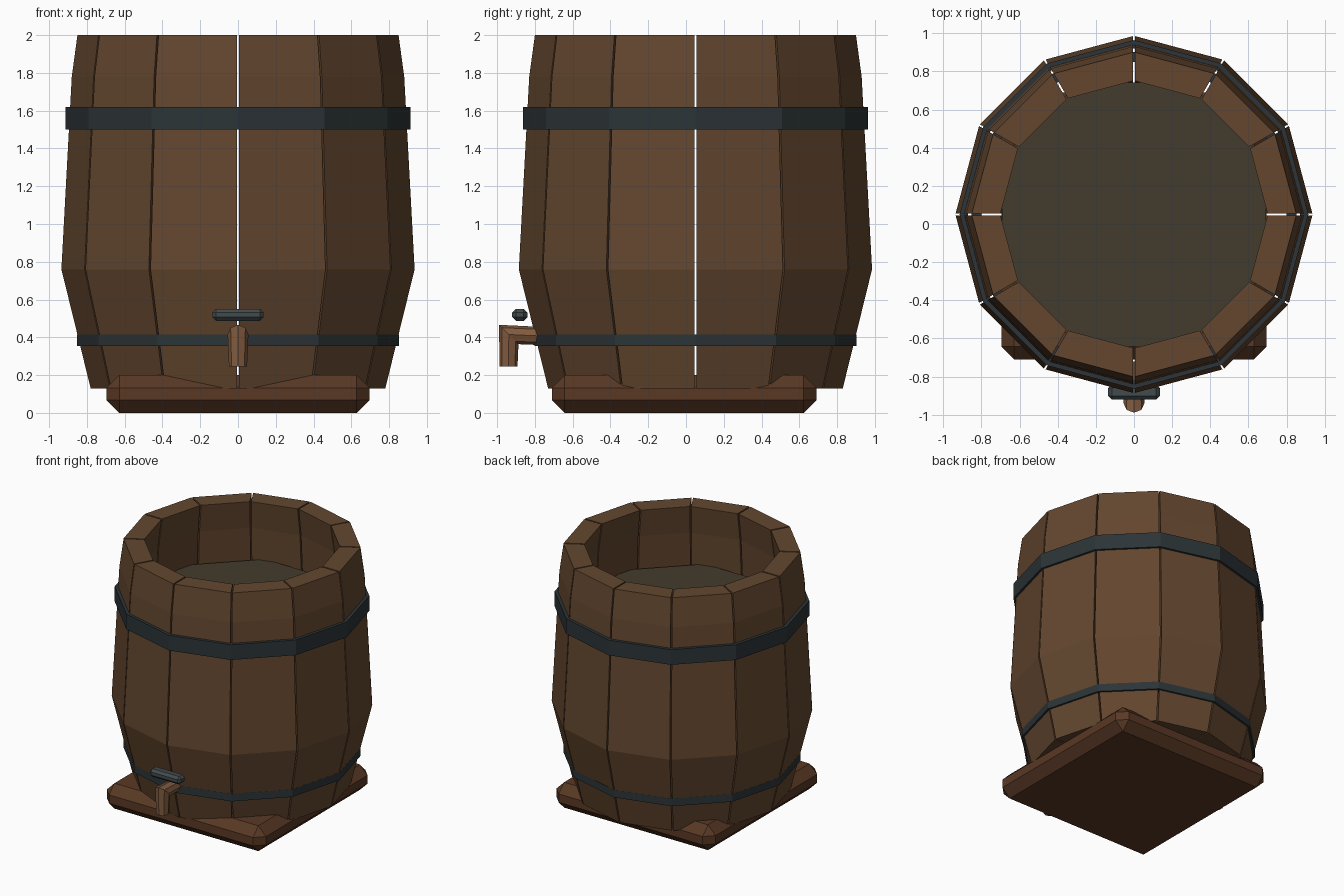
import bpy, bmesh
from math import sin, cos, pi, radians
from mathutils import Vector

if "Cube" in bpy.data.objects:
    bpy.data.objects.remove(bpy.data.objects["Cube"])

CY = 0.05   # barrel axis sits slightly behind the origin


def material(name, rgb):
    m = bpy.data.materials.new(name)
    m.diffuse_color = (*rgb, 1)
    m.use_nodes = True
    m.node_tree.nodes["Principled BSDF"].inputs["Base Color"].default_value = m.diffuse_color
    return m


OAK = material("oak", (0.125, 0.062, 0.028))
DARK = material("dark_wood", (0.10, 0.040, 0.018))
TAPWOOD = material("tap_wood", (0.22, 0.105, 0.05))
IRON = material("iron", (0.025, 0.034, 0.038))
STEEL = material("steel", (0.055, 0.07, 0.075))
LIQUID = material("liquid", (0.055, 0.043, 0.026))


def add(name, bm, mat, loc=(0, 0, 0)):
    bmesh.ops.recalc_face_normals(bm, faces=bm.faces)
    me = bpy.data.meshes.new(name)
    bm.to_mesh(me)
    bm.free()
    me.materials.append(mat)
    ob = bpy.data.objects.new(name, me)
    ob.location = loc
    bpy.context.collection.objects.link(ob)
    return ob


def loft(rings, closed=False):
    """Skin a list of equal-length point rings, capped unless closed."""
    bm = bmesh.new()
    vs = [[bm.verts.new(p) for p in r] for r in rings]
    n, k = len(vs), len(vs[0])
    for i in range(n if closed else n - 1):
        a, b = vs[i], vs[(i + 1) % n]
        for j in range(k):
            bm.faces.new((a[j], a[(j + 1) % k], b[(j + 1) % k], b[j]))
    if not closed:
        bm.faces.new(vs[0])
        bm.faces.new(vs[-1])
    return bm


def bevel_box(name, size, loc, width, mat):
    bm = bmesh.new()
    bmesh.ops.create_cube(bm, size=1)
    bmesh.ops.scale(bm, vec=size, verts=bm.verts)
    bmesh.ops.bevel(bm, geom=bm.edges[:], offset=width, segments=1,
                    affect='EDGES', profile=0.5)
    return add(name, bm, mat, loc)


# Staves: twelve planks with small gaps, bulging below the middle
PROFILE = [(0.78, 0.13), (0.935, 0.76), (0.88, 1.78), (0.85, 2.0)]
THICK, GAP = 0.15, 0.005
for s in range(12):
    a0, a1 = radians(30 * s), radians(30 * s + 30)

    def corner(r, z, a, side):
        return (r * cos(a) - side * GAP * sin(a),
                r * sin(a) + side * GAP * cos(a), z)

    rings = [[corner(r, z, a0, 1), corner(r, z, a1, -1),
              corner(r - THICK, z, a1, -1), corner(r - THICK, z, a0, 1)]
             for r, z in PROFILE]
    add(f"stave_{s + 1}", loft(rings), OAK, (0, CY, 0))

# Iron hoops: flat twelve-sided bands
for name, r_in, r_out, z0, z1 in [("upper_hoop", 0.87, 0.914, 1.50, 1.62),
                                  ("lower_hoop", 0.80, 0.852, 0.355, 0.415)]:
    rings = []
    for s in range(12):
        c, d = cos(s * pi / 6), sin(s * pi / 6)
        rings.append([(r * c, r * d, z) for r, z in
                      ((r_in, z0), (r_out, z0), (r_out, z1), (r_in, z1))])
    add(name, loft(rings, closed=True), IRON, (0, CY, 0))

# Liquid surface: flat octagon inside the barrel
bm = bmesh.new()
bm.faces.new([bm.verts.new((0.75 * cos((i + .5) * pi / 4),
                            0.75 * sin((i + .5) * pi / 4), 0)) for i in range(8)])
add("liquid_surface", bm, LIQUID, (0, CY, 1.53))

# Square base board with chamfered edges
bevel_box("base_board", (1.39, 1.40, 0.20), (0, -0.01, 0.10), 0.067, DARK)

# Tap: eight-sided elbow, mitred at the bend
path = [((0, -0.72, 0.405), (0, 0, 1), 0.048),
        ((0, -0.938, 0.415), (0, -0.93, 0.93), 0.055),
        ((0, -0.94, 0.245), (0, -1, 0), 0.048)]
rings = []
for centre, up, r in path:
    rings.append([Vector(centre) + Vector(up) * r * cos(i * pi / 4)
                  + Vector((r * sin(i * pi / 4), 0, 0)) for i in range(8)])
add("tap_spout", loft(rings), TAPWOOD)

# Tap handle: chamfered bar above the spout
bevel_box("tap_handle", (0.27, 0.08, 0.063), (0, -0.88, 0.519), 0.019, STEEL)
